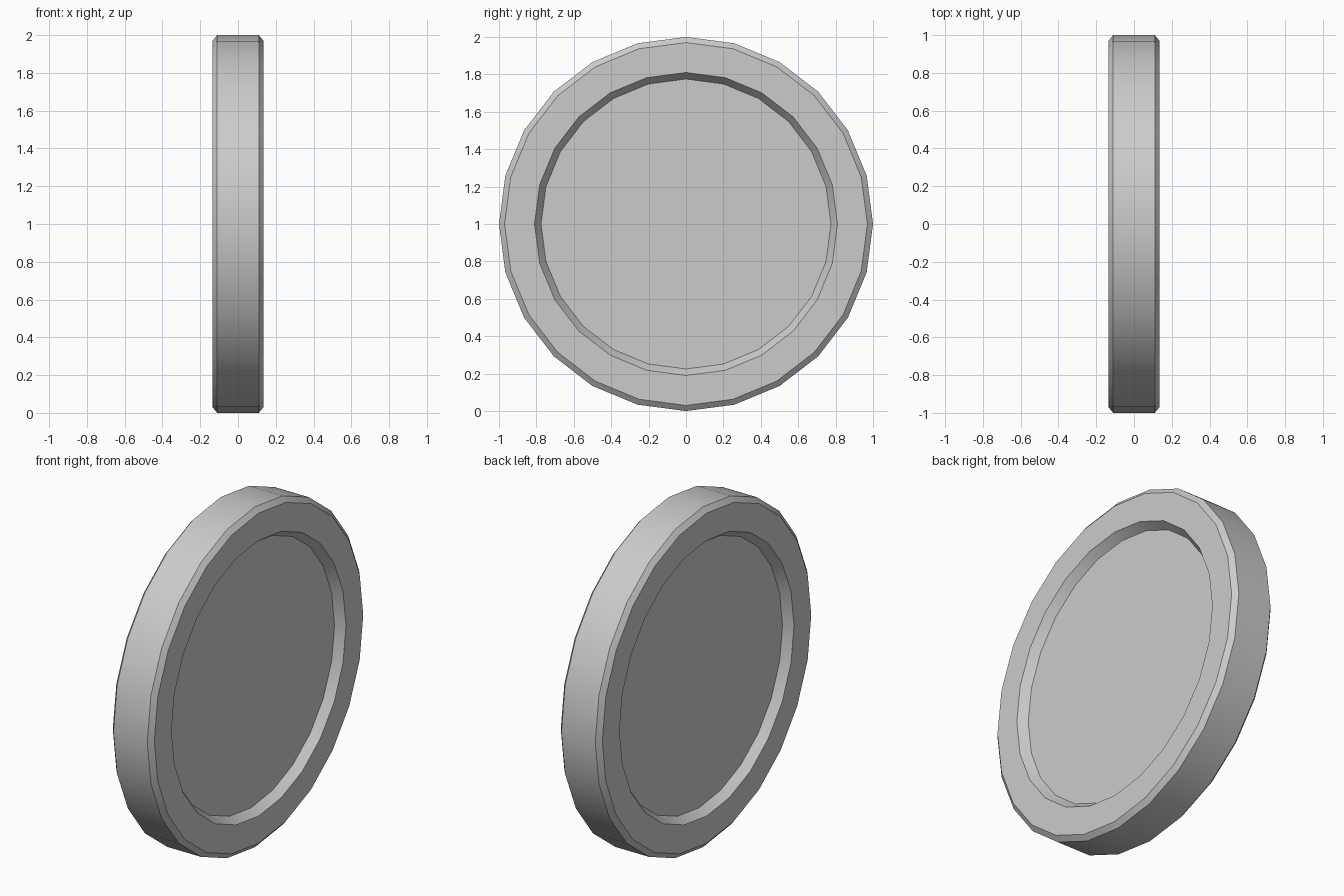
import bpy, bmesh
from math import sin, cos, tau, radians

if "Cube" in bpy.data.objects:
    bpy.data.objects.remove(bpy.data.objects["Cube"])

SIDES = 24
# Half profile (x, radius) from one recess floor out to the rim
HALF = [(0.085, 0.775), (0.135, 0.81), (0.135, 0.97), (0.11, 1.0)]
# Mirror it for the other face
PROFILE = HALF + [(-x, r) for x, r in reversed(HALF)]

bm = bmesh.new()


def ring(x, r):
    return [bm.verts.new((x, r * sin(tau * i / SIDES), 1 + r * cos(tau * i / SIDES)))
            for i in range(SIDES)]


# Rim, chamfers and recess walls
rings = [ring(x, r) for x, r in PROFILE]
for a, b in zip(rings, rings[1:]):
    for i in range(SIDES):
        j = (i + 1) % SIDES
        bm.faces.new((a[i], a[j], b[j], b[i]))

# Recess floors
bm.faces.new(rings[0])
bm.faces.new(rings[-1])
bmesh.ops.recalc_face_normals(bm, faces=bm.faces[:])

mesh = bpy.data.meshes.new("coin_disc")
bm.to_mesh(mesh)
bm.free()
coin = bpy.data.objects.new("coin_disc", mesh)
bpy.context.collection.objects.link(coin)

# Round shading with crisp edges
bpy.context.view_layer.objects.active = coin
coin.select_set(True)
bpy.ops.object.shade_smooth_by_angle(angle=radians(30))
